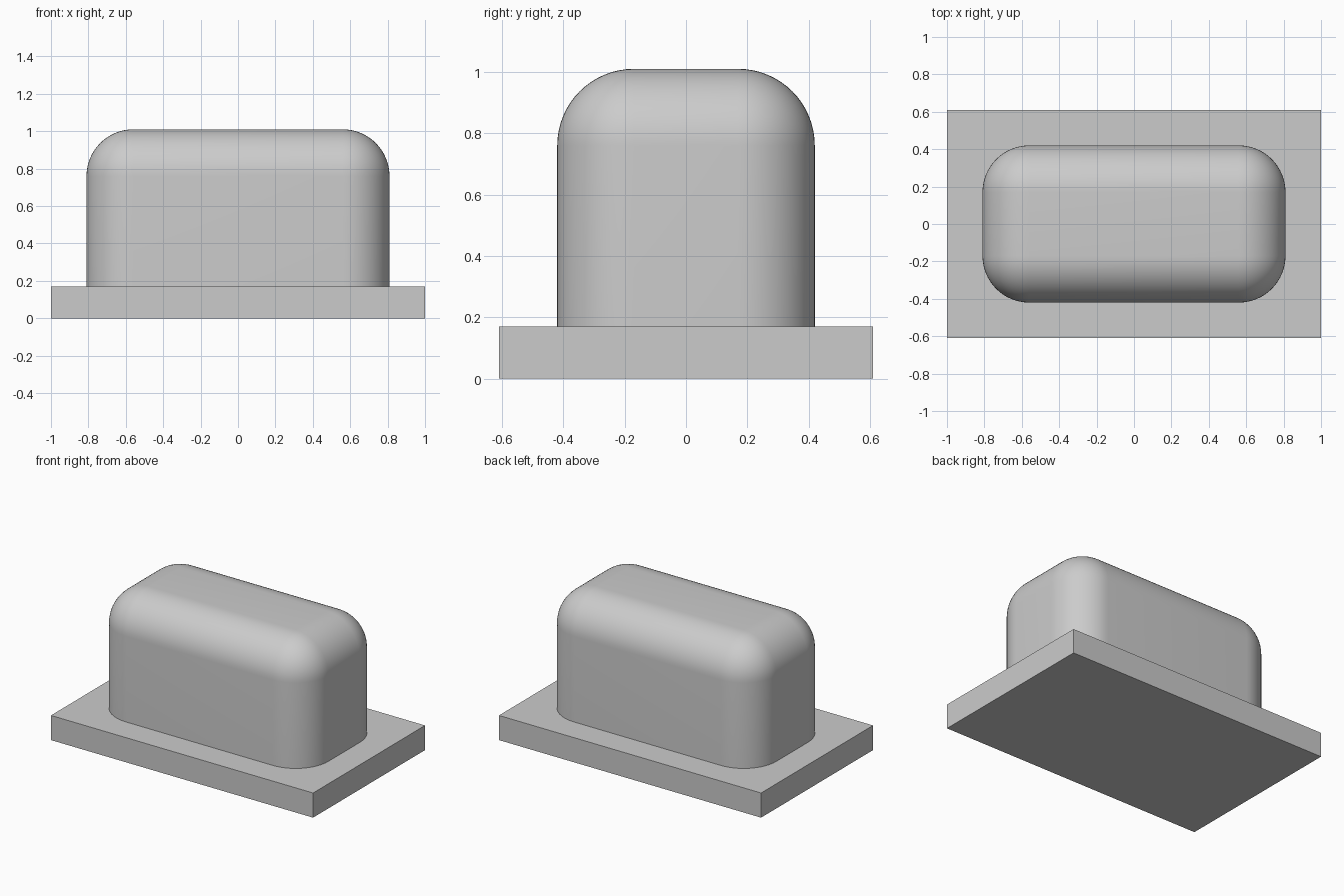
import bpy
import bmesh
import math

default = bpy.data.objects.get("Cube")
if default:
    bpy.data.objects.remove(default, do_unlink=True)

GREY = (0.6, 0.6, 0.6, 1.0)
grey = bpy.data.materials.new("plain grey")
grey.use_nodes = True
grey.diffuse_color = GREY
grey.node_tree.nodes["Principled BSDF"].inputs["Base Color"].default_value = GREY


def add_block(name, width, depth, bottom, top, radius=0.0):
    """Box standing on its bottom height; a radius rounds all but the bottom edges."""
    bm = bmesh.new()
    bmesh.ops.create_cube(bm, size=1.0)
    for v in bm.verts:
        v.co.x *= width
        v.co.y *= depth
        v.co.z = top if v.co.z > 0 else bottom
    if radius:
        edges = [e for e in bm.edges if any(v.co.z > bottom + 0.01 for v in e.verts)]
        bmesh.ops.bevel(bm, geom=edges, offset=radius, offset_type='OFFSET',
                        segments=16, profile=0.5, affect='EDGES')
    mesh = bpy.data.meshes.new(name)
    bm.to_mesh(mesh)
    bm.free()
    mesh.materials.append(grey)
    obj = bpy.data.objects.new(name, mesh)
    bpy.context.collection.objects.link(obj)
    return obj


# Flat rectangular plate
add_block("base_plate", 2.0, 1.22, 0.0, 0.17)

# Rounded block, sunk slightly into the plate
body = add_block("rounded_body", 1.62, 0.84, 0.12, 1.01, radius=0.25)
bpy.ops.object.select_all(action='DESELECT')
body.select_set(True)
bpy.context.view_layer.objects.active = body
bpy.ops.object.shade_smooth_by_angle(angle=math.radians(40))
